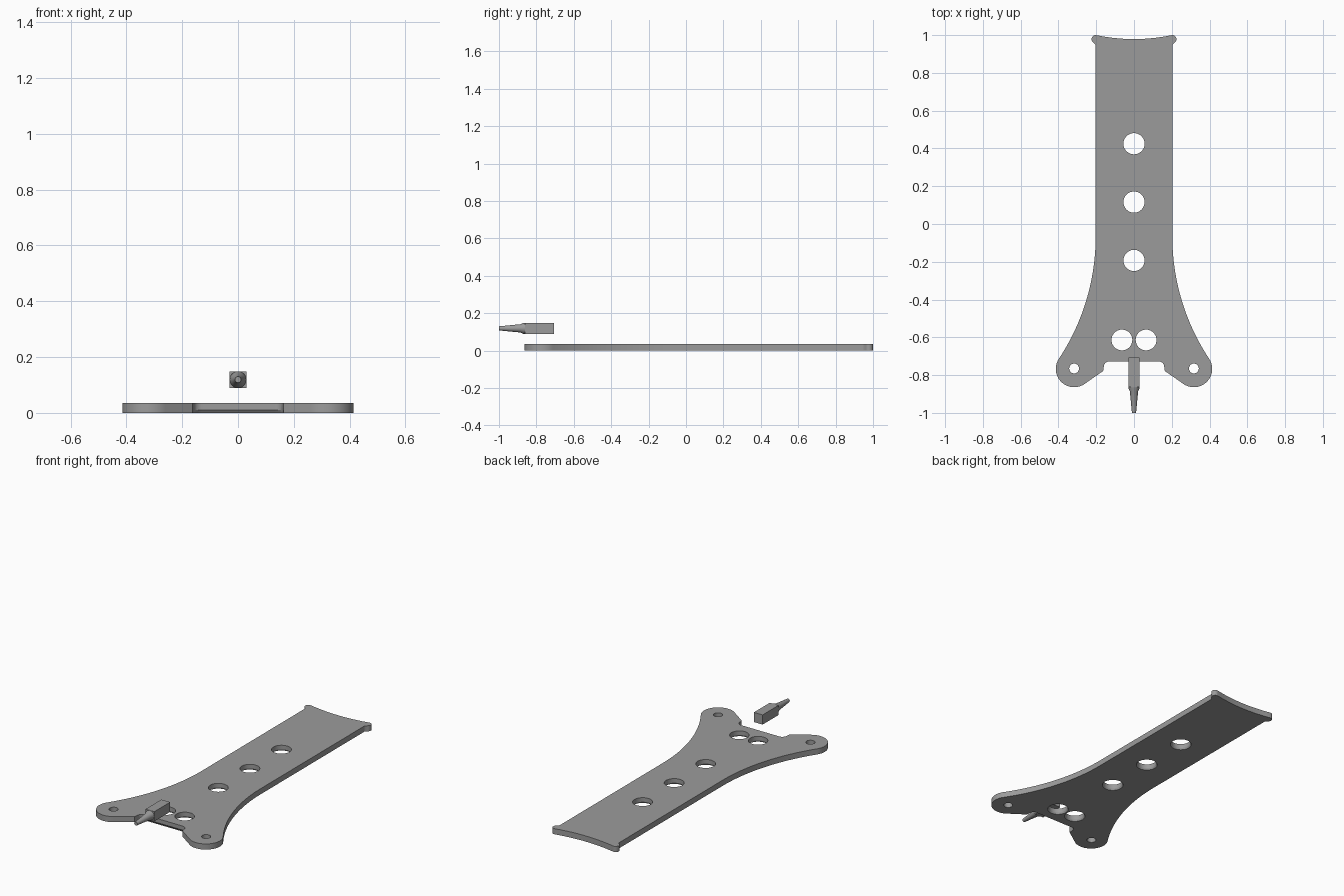
import bpy, bmesh
from math import sin, cos, radians, pi, hypot

if "Cube" in bpy.data.objects:
    bpy.data.objects.remove(bpy.data.objects["Cube"])

T = 0.035  # plate thickness
grey = bpy.data.materials.new("dark_grey")
grey.diffuse_color = (0.33, 0.33, 0.33, 1)
grey.use_nodes = True
grey.node_tree.nodes["Principled BSDF"].inputs["Base Color"].default_value = grey.diffuse_color


def arc(cx, cy, r, a0, a1, n):
    return [(cx + r * cos(radians(a0 + (a1 - a0) * i / n)),
             cy + r * sin(radians(a0 + (a1 - a0) * i / n))) for i in range(n + 1)]


def circle(cx, cy, r, n=48):
    return arc(cx, cy, r, 0, 360, n)[:-1]


def mesh_object(name, bm):
    bmesh.ops.recalc_face_normals(bm, faces=bm.faces[:])
    me = bpy.data.meshes.new(name)
    bm.to_mesh(me)
    bm.free()
    me.materials.append(grey)
    obj = bpy.data.objects.new(name, me)
    bpy.context.collection.objects.link(obj)
    bpy.ops.object.select_all(action='DESELECT')
    obj.select_set(True)
    bpy.context.view_layer.objects.active = obj
    bpy.ops.object.shade_smooth_by_angle(angle=radians(25))
    return obj


# Right half of the plate outline, from top centre clockwise to the notch
half = [(0.0195 * i, 0.979 + 0.021 * (0.0195 * i / 0.2) ** 2) for i in range(10)]
half += arc(0.203, 0.978, 0.022, 95, -55, 12)            # corner bead
half += [(0.207, 0.953), (0.203, 0.946)]
half += arc(1.373, -0.067, 1.17, 180, 213.5, 24)         # flared side
half += arc(0.317, -0.767, 0.097, 31, -125, 28)          # mounting ear
half += [(0.163, -0.778)]
half += arc(0.13, -0.757, 0.03, 0, 90, 8)                # notch corner
outline = half + [(-x, y) for x, y in reversed(half[1:])]

# Plate outline with round holes, extruded
big_holes = [(0, y, 0.056) for y in (0.425, 0.116, -0.193)]
big_holes += [(s * 0.064, -0.614, 0.055) for s in (-1, 1)]
loops = [outline] + [circle(*h) for h in big_holes]
loops += [circle(s * 0.317, -0.765, 0.026) for s in (-1, 1)]
cu = bpy.data.curves.new("plate", 'CURVE')
cu.dimensions = '2D'
cu.fill_mode = 'BOTH'
cu.extrude = T / 2
for loop in loops:
    sp = cu.splines.new('POLY')
    sp.points.add(len(loop) - 1)
    for p, (x, y) in zip(sp.points, loop):
        p.co = (x, y, 0, 1)
    sp.use_cyclic_u = True
tmp = bpy.data.objects.new("plate_curve", cu)
bpy.context.collection.objects.link(tmp)
me = bpy.data.meshes.new_from_object(tmp.evaluated_get(bpy.context.evaluated_depsgraph_get()))
bm = bmesh.new()
bm.from_mesh(me)
bpy.data.objects.remove(tmp)
bpy.data.meshes.remove(me)
bmesh.ops.remove_doubles(bm, verts=bm.verts[:], dist=1e-5)
bmesh.ops.translate(bm, verts=bm.verts[:], vec=(0, 0, T / 2))

# Chamfer the underside of the large holes and of the notch
bmesh.ops.bisect_plane(bm, geom=bm.verts[:] + bm.edges[:] + bm.faces[:],
                       plane_co=(0, 0, 0.01), plane_no=(0, 0, 1))
for v in bm.verts:
    if v.co.z > 0.005:
        continue
    if abs(v.co.x) < 0.1605 and -0.76 < v.co.y < -0.72:
        v.co.y += 0.008
    for cx, cy, r in big_holes:
        dx, dy = v.co.x - cx, v.co.y - cy
        if abs(hypot(dx, dy) - r) < 1e-4:
            v.co.x, v.co.y = cx + dx * (r + 0.005) / r, cy + dy * (r + 0.005) / r
            break
mesh_object("plate", bm)

# Square shank of the pointed bit
bm = bmesh.new()
bmesh.ops.create_cube(bm, size=1)
for v in bm.verts:
    v.co = (v.co.x * 0.06, v.co.y * 0.155 - 0.7845, v.co.z * 0.06 + 0.119)
mesh_object("bit_shank", bm)

# Turned tapered tip
profile = [(-0.861, 0.030), (-0.870, 0.029), (-0.886, 0.022), (-1.0, 0.011)]
N = 32
bm = bmesh.new()
rings = [[bm.verts.new((r * cos(2 * pi * i / N), y, 0.119 + r * sin(2 * pi * i / N)))
          for i in range(N)] for y, r in profile]
for a, b in zip(rings, rings[1:]):
    for i in range(N):
        bm.faces.new((a[i], a[(i + 1) % N], b[(i + 1) % N], b[i]))
bm.faces.new(rings[0])
bm.faces.new(rings[-1])
mesh_object("bit_tip", bm)
